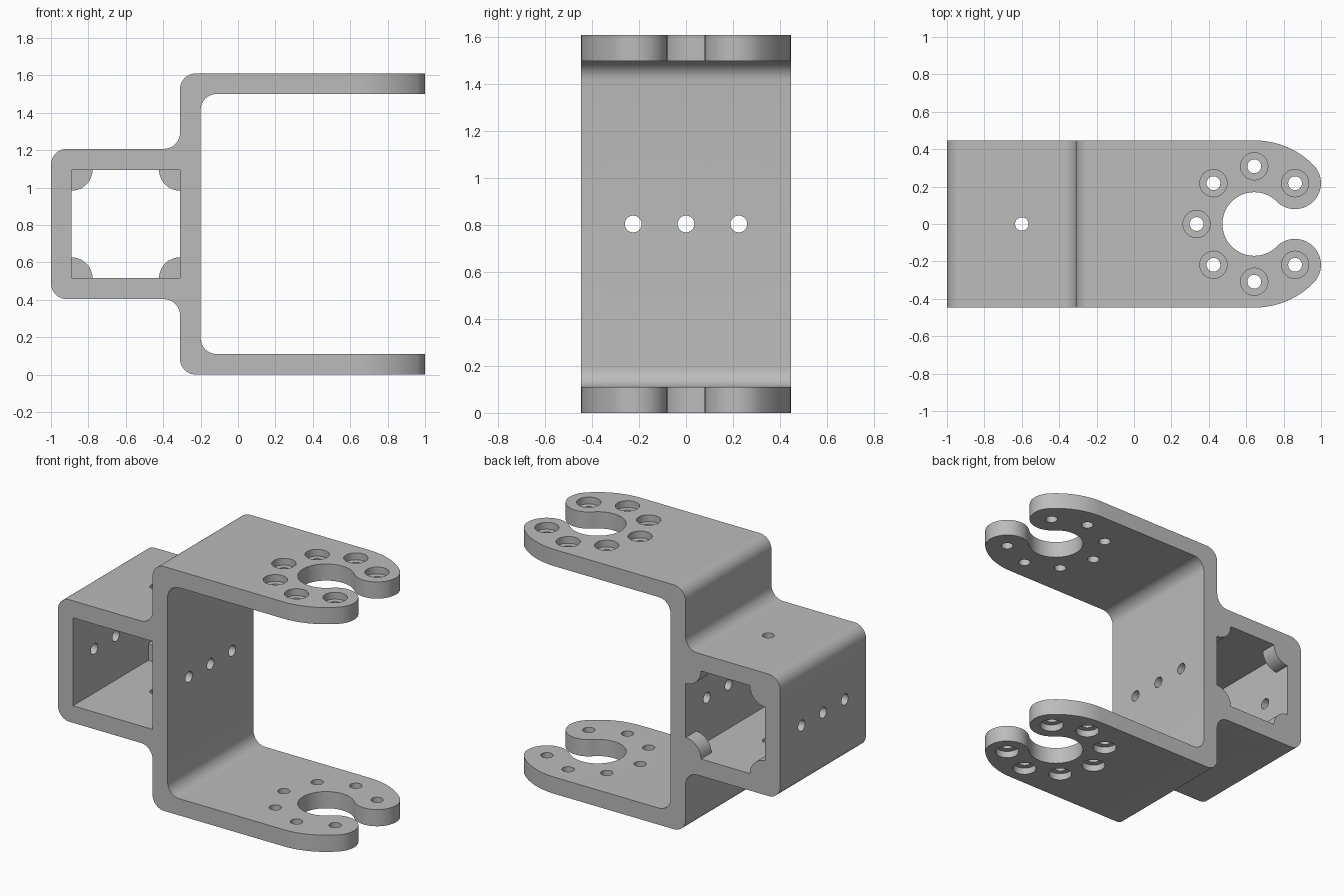
import bpy, bmesh
from math import cos, sin, pi, radians
from mathutils import Vector

if "Cube" in bpy.data.objects:
    bpy.data.objects.remove(bpy.data.objects["Cube"])

HEIGHT, HALF_W, WALL = 1.61, 0.447, 0.11
MID = HEIGHT / 2
BORE_X, BORE_R = 0.643, 0.17
LOBE_R = (HALF_W - BORE_R) / 2
RING_R = BORE_R + LOBE_R

gray = bpy.data.materials.new("plain gray")
gray.use_nodes = True
color = (0.5, 0.5, 0.5, 1)
gray.diffuse_color = color
gray.node_tree.nodes["Principled BSDF"].inputs["Base Color"].default_value = color


def arc(cx, cy, r, start, end, steps):
    """Points on an arc, angles in degrees."""
    angles = [radians(start + (end - start) * i / steps) for i in range(steps + 1)]
    return [(cx + r * cos(a), cy + r * sin(a)) for a in angles]


def rounded(corners, steps=10):
    """Fillet each square corner (u, v, radius) of a closed outline."""
    out = []
    for i, (u, v, r) in enumerate(corners):
        p = Vector((u, v))
        if r == 0:
            out.append((u, v))
            continue
        a = (Vector(corners[i - 1][:2]) - p).normalized()
        b = (Vector(corners[(i + 1) % len(corners)][:2]) - p).normalized()
        for k in range(steps + 1):
            t = pi / 2 * k / steps
            out.append(tuple(p + r * (a * (1 - sin(t)) + b * (1 - cos(t)))))
    return out


def prism(name, outline, axis, low, high):
    """Extrude an outline along x, y or z."""
    place = {"x": lambda u, v, w: (w, u, v),
             "y": lambda u, v, w: (u, w, v),
             "z": lambda u, v, w: (u, v, w)}[axis]
    bm = bmesh.new()
    rings = [[bm.verts.new(place(u, v, w)) for u, v in outline] for w in (low, high)]
    n = len(outline)
    for ring in rings:
        bm.faces.new(ring)
    for i in range(n):
        j = (i + 1) % n
        bm.faces.new((rings[0][i], rings[0][j], rings[1][j], rings[1][i]))
    bmesh.ops.recalc_face_normals(bm, faces=bm.faces)
    mesh = bpy.data.meshes.new(name)
    bm.to_mesh(mesh)
    bm.free()
    mesh.materials.append(gray)
    obj = bpy.data.objects.new(name, mesh)
    bpy.context.collection.objects.link(obj)
    return obj


def combine(target, cutter, operation="DIFFERENCE"):
    """Apply a boolean and discard the cutter."""
    cutter.hide_render = True
    mod = target.modifiers.new("cut", "BOOLEAN")
    mod.object, mod.operation, mod.solver = cutter, operation, "EXACT"
    bpy.context.view_layer.objects.active = target
    bpy.ops.object.modifier_apply(modifier=mod.name)
    bpy.data.objects.remove(cutter)


def drill(target, axis, u, v, r, low, high):
    combine(target, prism("drill", arc(u, v, r, 0, 345, 23), axis, low, high))


# Side profile: square tube joined to a C-shaped fork
R = 0.085
web_left, web_right = -0.31, -0.2
upper = [(-1, 1.207, R), (web_left, 1.207, R), (web_left, HEIGHT, R),
         (1.2, HEIGHT, 0), (1.2, HEIGHT - WALL, 0), (web_right, HEIGHT - WALL, R)]
lower = [(x, HEIGHT - z, r) for x, z, r in reversed(upper)]
bracket = prism("fork_bracket", rounded(upper + lower), "y", -0.6, 0.6)

# Plan outline: open ring with rounded claw tips
lobe = RING_R * cos(pi / 4)
half = (arc(BORE_X, 0, HALF_W, -90, -45, 16)
        + arc(BORE_X + lobe, -lobe, LOBE_R, -45, 135, 28)[1:]
        + arc(BORE_X, 0, BORE_R, -45, -180, 30)[1:])
plan = [(-1.2, -HALF_W)] + half
plan += [(x, -y) for x, y in reversed(plan[:-1])]
combine(bracket, prism("plan", plan, "z", -0.2, HEIGHT + 0.2), "INTERSECT")

# Tube opening, with quarter-round stops left in the rear corners
x0, x1 = -1 + WALL, web_left
z0, z1 = 0.515, HEIGHT - 0.515
square = [(x0, z0), (x1, z0), (x1, z1), (x0, z1)]
stops = []
for i, (x, z) in enumerate(square):
    stops += arc(x, z, 0.112, 90 + 90 * i, 90 * i, 12)
combine(bracket, prism("tube_opening", square, "y", -0.6, HALF_W - WALL))
combine(bracket, prism("stop_opening", stops, "y", -0.2, 0.6))

# Cross holes through the tube and the web
for y in (-0.225, 0, 0.225):
    drill(bracket, "x", y, MID, 0.036, -1.2, 0)
drill(bracket, "z", -0.6, 0, 0.036, 0.2, 1.4)

# Bolt circle with counterbores on the outer faces of both arms
for step in range(1, 8):
    a = step * pi / 4
    x, y = BORE_X + RING_R * cos(a), RING_R * sin(a)
    drill(bracket, "z", x, y, 0.037, -0.2, HEIGHT + 0.2)
    drill(bracket, "z", x, y, 0.073, HEIGHT - 0.045, HEIGHT + 0.2)
    drill(bracket, "z", x, y, 0.073, -0.2, 0.045)

# Smooth the curved walls and keep the edges sharp
bpy.ops.object.select_all(action="DESELECT")
bracket.select_set(True)
bpy.context.view_layer.objects.active = bracket
bpy.ops.object.shade_smooth_by_angle(angle=radians(30))
